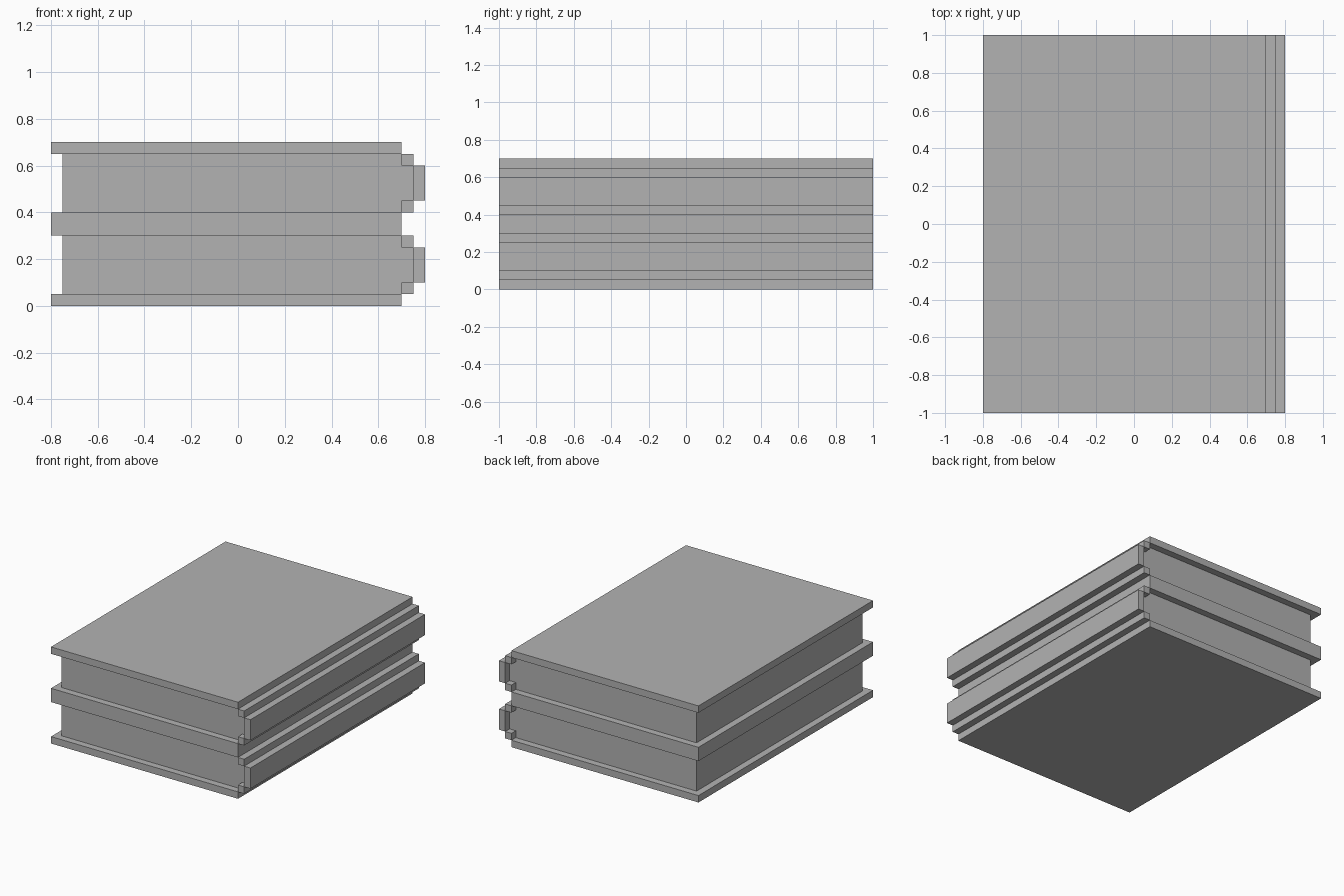
import bpy
import bmesh

if "Cube" in bpy.data.objects:
    bpy.data.objects.remove(bpy.data.objects["Cube"], do_unlink=True)

grey = bpy.data.materials.new("plain_grey")
grey.use_nodes = True
colour = (0.448, 0.448, 0.448, 1)
grey.diffuse_color = colour
grey.node_tree.nodes["Principled BSDF"].inputs["Base Color"].default_value = colour


def prism(name, profile, half_depth=1.0):
    """Extrude an x-z profile along y, centred on y = 0."""
    mesh = bpy.data.meshes.new(name)
    bm = bmesh.new()
    face = bm.faces.new([bm.verts.new((x, -half_depth, z)) for x, z in profile])
    extruded = bmesh.ops.extrude_face_region(bm, geom=[face])["geom"]
    moved = [v for v in extruded if isinstance(v, bmesh.types.BMVert)]
    bmesh.ops.translate(bm, verts=moved, vec=(0, 2 * half_depth, 0))
    bmesh.ops.recalc_face_normals(bm, faces=bm.faces)
    bm.to_mesh(mesh)
    bm.free()
    mesh.materials.append(grey)
    obj = bpy.data.objects.new(name, mesh)
    bpy.context.collection.objects.link(obj)
    return obj


def slab(name, x0, x1, z0, z1):
    return prism(name, [(x0, z0), (x1, z0), (x1, z1), (x0, z1)])


# Cover boards; the middle one is the two touching covers
LEFT, HINGE, SPINE, OUTER = -0.8, 0.7, 0.75, 0.8
slab("bottom_cover", LEFT, HINGE, 0, 0.05)
slab("middle_covers", LEFT, HINGE, 0.3, 0.4)
slab("top_cover", LEFT, HINGE, 0.65, 0.7)

for book, z in (("lower", 0.05), ("upper", 0.4)):
    # Stepped spine: two hinge strips and the outer plate
    slab(book + "_spine_bottom_strip", HINGE, SPINE, z, z + 0.05)
    slab(book + "_spine_top_strip", HINGE, SPINE, z + 0.2, z + 0.25)
    slab(book + "_spine_plate", SPINE, OUTER, z + 0.05, z + 0.2)
    # Page block, set back at the ends and filling the spine
    prism(book + "_pages", [
        (-0.75, z), (HINGE, z), (HINGE, z + 0.05), (SPINE, z + 0.05),
        (SPINE, z + 0.2), (HINGE, z + 0.2), (HINGE, z + 0.25), (-0.75, z + 0.25),
    ], half_depth=0.95)
